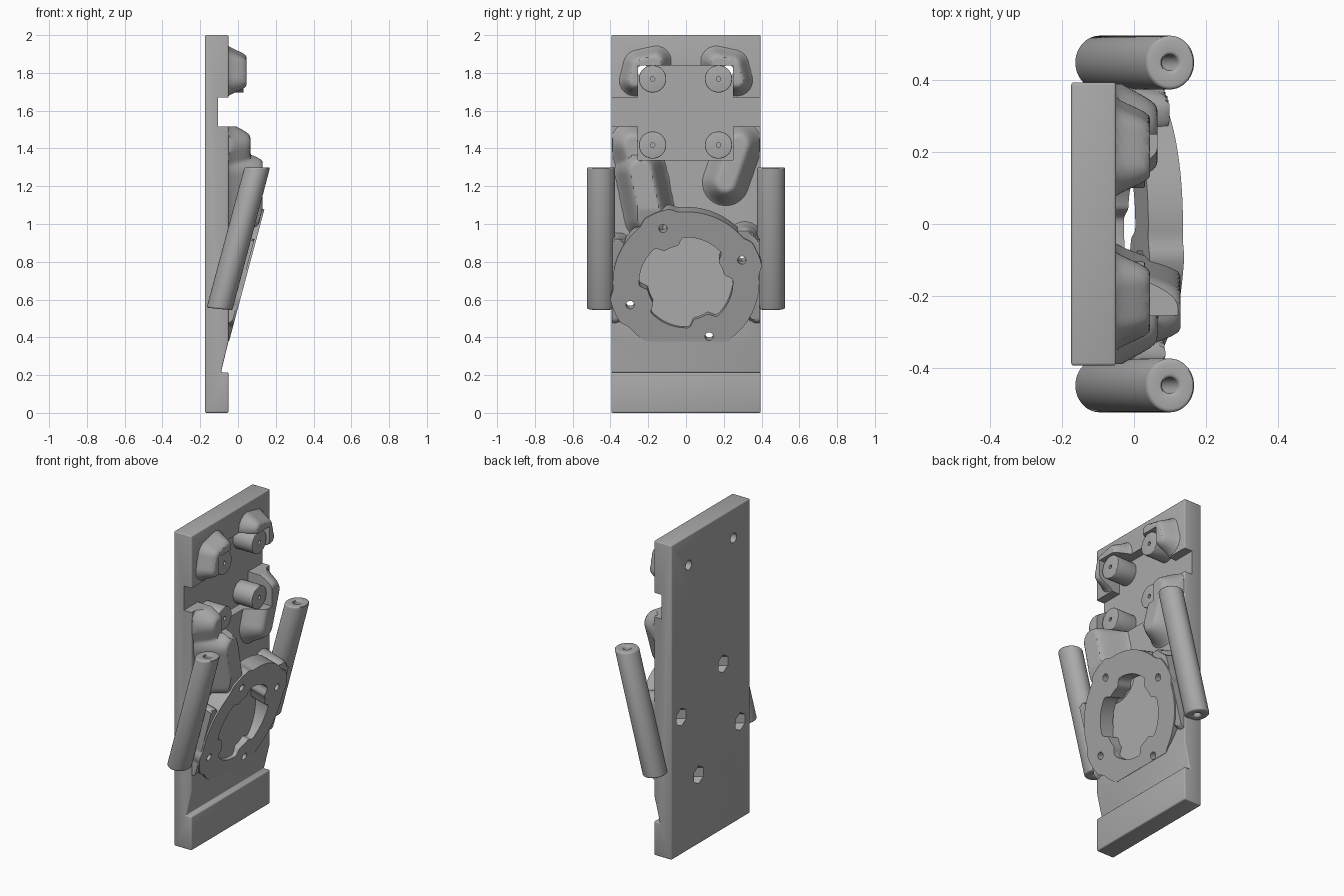
import bpy, bmesh, math
from mathutils import Matrix, Vector

cube = bpy.data.objects.get("Cube")
if cube:
    bpy.data.objects.remove(cube)

grey = bpy.data.materials.new("plain_grey")
grey.use_nodes = True
COL = (0.4, 0.4, 0.4, 1)
grey.diffuse_color = COL
grey.node_tree.nodes["Principled BSDF"].inputs["Base Color"].default_value = COL

# Tilted flange frame: local x = across, local y = up the slope, local z = outward
TILT = math.radians(15)
S, C = math.sin(TILT), math.cos(TILT)
FRAME = Matrix(((0, S, C, 0.036), (1, 0, 0, 0), (0, C, -S, 0.69), (0, 0, 0, 1)))
EARS = [math.radians(22.5 + 90 * k) for k in range(4)]
FACE_X, FLOOR_X, BACK_X = -0.05, -0.105, -0.175


def finish(bm, name):
    bmesh.ops.recalc_face_normals(bm, faces=bm.faces)
    mesh = bpy.data.meshes.new(name)
    bm.to_mesh(mesh)
    bm.free()
    mesh.materials.append(grey)
    ob = bpy.data.objects.new(name, mesh)
    bpy.context.collection.objects.link(ob)
    return ob


def activate(ob):
    bpy.ops.object.select_all(action='DESELECT')
    ob.select_set(True)
    bpy.context.view_layer.objects.active = ob


def bevel(ob, width):
    mod = ob.modifiers.new("bevel", 'BEVEL')
    mod.width, mod.segments, mod.angle_limit = width, 3, math.radians(60)
    activate(ob)
    bpy.ops.object.modifier_apply(modifier=mod.name)


def cut(ob, cutters):
    activate(ob)
    for c in cutters:
        mod = ob.modifiers.new("cut", 'BOOLEAN')
        mod.operation, mod.solver, mod.object = 'DIFFERENCE', 'EXACT', c
        bpy.ops.object.modifier_apply(modifier=mod.name)


def box(name, lo, hi):
    bm = bmesh.new()
    lo, hi = Vector(lo), Vector(hi)
    bmesh.ops.create_cube(bm, size=1, matrix=Matrix.Translation((lo + hi) / 2)
                          @ Matrix.Diagonal((*(hi - lo), 1)))
    return finish(bm, name)


def cylinder(name, radius, z0, z1, matrix, sides=32):
    bm = bmesh.new()
    bmesh.ops.create_cone(bm, cap_ends=True, segments=sides, radius1=radius, radius2=radius,
                          depth=z1 - z0, matrix=matrix @ Matrix.Translation((0, 0, (z0 + z1) / 2)))
    return finish(bm, name)


def loop_solid(name, outer, inner, low, high):
    """Hollow solid between two outlines; low and high place each outline point."""
    bm = bmesh.new()
    rings = [[bm.verts.new(f(p)) for p in pts]
             for pts, f in ((outer, low), (outer, high), (inner, high), (inner, low))]
    n = len(outer)
    for k in range(4):
        a, b = rings[k], rings[(k + 1) % 4]
        for i in range(n):
            j = (i + 1) % n
            bm.faces.new((a[i], a[j], b[j], b[i]))
    return finish(bm, name)


def smooth(t):
    t = min(1, max(0, t))
    return t * t * (3 - 2 * t)


# Back plate with the sloped notch above the foot
bm = bmesh.new()
profile = [(BACK_X, 0), (FACE_X, 0), (FACE_X, 0.215), (-0.09, 0.215),
           (FACE_X, 0.38), (FACE_X, 2), (BACK_X, 2)]
face = bm.faces.new([bm.verts.new((x, -0.395, z)) for x, z in profile])
move = bmesh.ops.extrude_face_region(bm, geom=[face])
bmesh.ops.translate(bm, vec=(0, 0.79, 0),
                    verts=[v for v in move["geom"] if isinstance(v, bmesh.types.BMVert)])
plate = finish(bm, "back_plate")
bevel(plate, 0.008)

# Flange ring with four screw ears
N = 144
angles = [2 * math.pi * i / N for i in range(N)]


def ear_gap(a):
    return min(abs((a - e + math.pi) % (2 * math.pi) - math.pi) for e in EARS)


def polar(r, a):
    return (r * math.cos(a), max(r * math.sin(a), -0.322))


outer = [polar(0.388 + 0.024 * smooth((0.3 - ear_gap(a)) / 0.15), a) for a in angles]
inner = [polar(0.248 - 0.042 * smooth((0.34 - ear_gap(a)) / 0.16), a) for a in angles]
flange = loop_solid("flange_ring", outer, inner,
                    lambda p: FRAME @ Vector((*p, -0.1)), lambda p: FRAME @ Vector((*p, 0)))

# Smooth ribs: thick strokes (path, radius, edge softness, height) raised from the plate
strokes = []
for s in (-1, 1):
    strokes += [
        ([(s * 0.16, 1.86), (s * 0.25, 1.84), (s * 0.27, 1.76)], 0.095, 0.07, 0.095),
        ([(s * 0.28, 1.42), (s * 0.21, 1.22)], 0.14, 0.1, 0.115),
        ([(s * 0.36, 0.88), (s * 0.38, 0.55)], 0.08, 0.06, 0.2),
    ]
strokes.append(([(-0.24, 1.28), (-0.19, 1.04)], 0.15, 0.1, 0.18))
strokes.append(([(0.31, 0.92), (0.34, 0.84)], 0.1, 0.06, 0.17))


def seg_dist(p, a, b):
    p, a, b = Vector(p), Vector(a), Vector(b)
    d = b - a
    return (p - a - d * min(1, max(0, (p - a).dot(d) / d.dot(d)))).length


def rib_x(y, z):
    x = -0.06
    for path, radius, soft, height in strokes:
        dist = min(seg_dist((y, z), a, b) for a, b in zip(path, path[1:]))
        x = max(x, -0.06 + (height + 0.01) * smooth((radius - dist) / soft))
    limit = -0.1 + (z - 0.22) * S / C          # stay just under the flange face
    across, up = y, (z - 0.69) / C
    if math.hypot(across, up) < 0.25:
        return -0.06
    return max(-0.06, min(x, limit))


bm = bmesh.new()
NY, NZ = 70, 136
rows = [[bm.verts.new((rib_x(y, z), y, z)) for y in (-0.39 + 0.78 * i / NY for i in range(NY + 1))]
        for z in (0.45 + 1.52 * j / NZ for j in range(NZ + 1))]
for a, b in zip(rows, rows[1:]):
    for i in range(NY):
        bm.faces.new((a[i], a[i + 1], b[i + 1], b[i]))
rim = [e for e in bm.edges if e.is_boundary]
skirt = bmesh.ops.extrude_edge_only(bm, edges=rim)["geom"]
for v in skirt:
    if isinstance(v, bmesh.types.BMVert):
        v.co.x = -0.08
bmesh.ops.holes_fill(bm, edges=[e for e in skirt if isinstance(e, bmesh.types.BMEdge)
                                and e.is_boundary], sides=0)
ribs = finish(bm, "smooth_ribs")

# Cutters: board pocket, cross channel, vent holes, screw holes and nut pockets
ALONG_X = Matrix.Rotation(math.pi / 2, 4, 'Y')
pocket = box("pocket_cutter", (FLOOR_X, -0.255, 1.34), (0.4, 0.25, 1.84))
channel = box("channel_cutter", (FLOOR_X, -0.6, 1.515), (0.4, 0.6, 1.67))
vents = [cylinder("vent_cutter", 0.03, -0.3, 0, Matrix.Translation((0, y, 1.812)) @ ALONG_X)
         for y in (-0.228, 0.223)]
screws = []
for e in EARS:
    place = FRAME @ Matrix.Translation((0.32 * math.cos(e), 0.32 * math.sin(e), 0))
    screws.append(cylinder("screw_cutter", 0.022, -0.4, 0.1, place))
    screws.append(cylinder("nut_cutter", 0.055, -0.4, -0.065, place, 6))
cut(plate, [pocket, channel] + vents + screws)
cut(ribs, [pocket, channel] + screws)
cut(flange, screws)

# Four standoffs in the pocket
standoffs = []
for y in (-0.177, 0.172):
    for z in (1.418, 1.768):
        place = Matrix.Translation((0, y, z)) @ ALONG_X
        post = cylinder("standoff", 0.072, FLOOR_X - 0.01, 0.03, place, 48)
        bevel(post, 0.004)
        pilot = cylinder("pilot_cutter", 0.012, -0.04, 0.1, place, 16)
        cut(post, [pilot])
        bpy.data.objects.remove(pilot)
        standoffs.append(post)

# Leaning side tubes
tubes = []
for side, label in ((-1, "right"), (1, "left")):
    circle = [(math.cos(2 * math.pi * i / 48), math.sin(2 * math.pi * i / 48)) for i in range(48)]
    big = [(0.068 * u, 0.075 * v) for u, v in circle]
    small = [(0.022 * u, 0.022 * v) for u, v in circle]
    tube = loop_solid(label + "_tube", big, small,
                      lambda p: (p[0] - 0.098, p[1] + side * 0.45, 0.55 - 0.1 * p[0]),
                      lambda p: (p[0] + 0.102, p[1] + side * 0.45, 1.3))
    bevel(tube, 0.01)
    tubes.append(tube)

for c in [pocket, channel] + vents + screws:
    bpy.data.objects.remove(c)
for ob in [plate, flange, ribs] + standoffs + tubes:
    activate(ob)
    bpy.ops.object.shade_smooth_by_angle(angle=math.radians(35))
